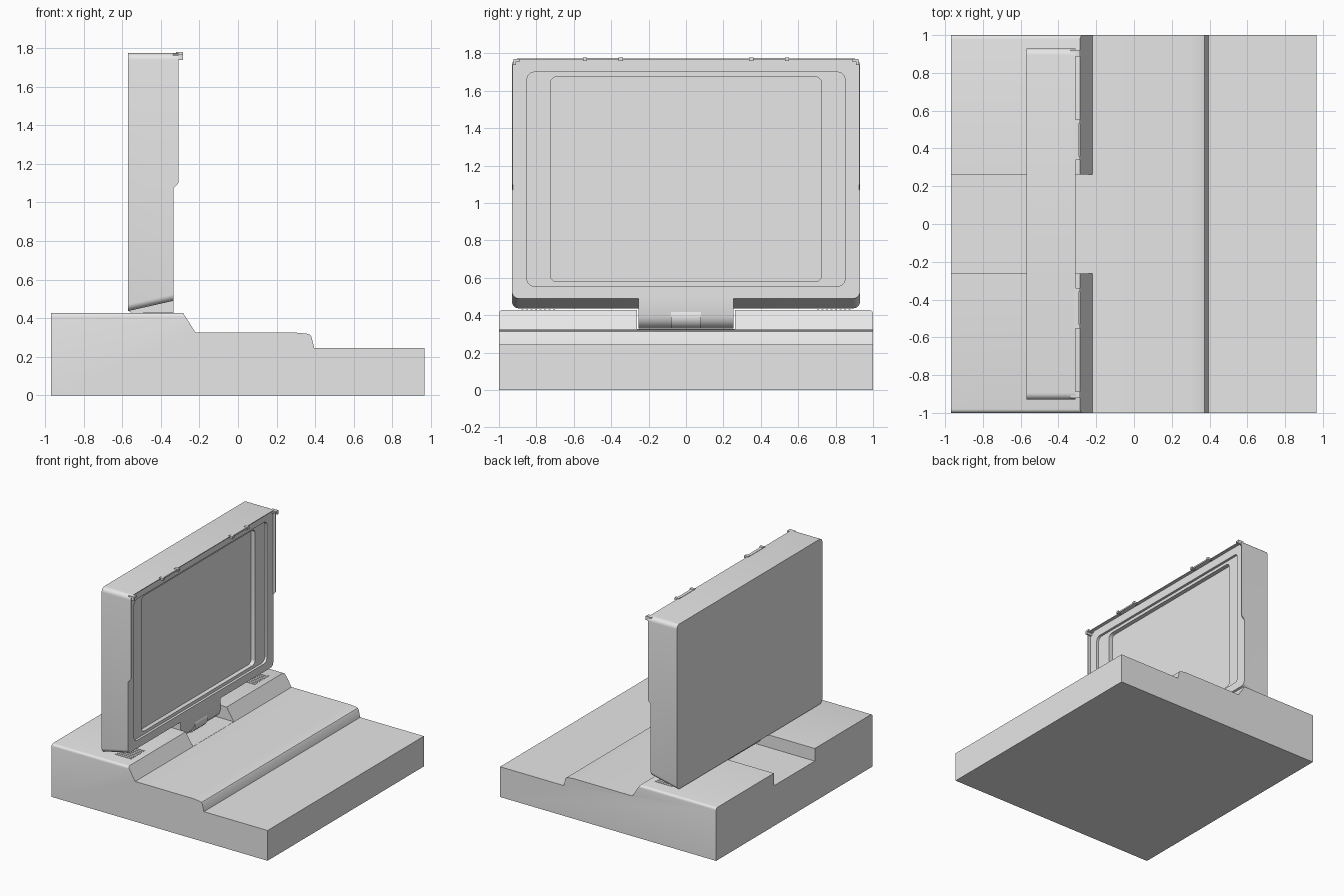
import bpy, bmesh, math

if "Cube" in bpy.data.objects:
    bpy.data.objects.remove(bpy.data.objects["Cube"])

grey = bpy.data.materials.new("light_grey")
grey.diffuse_color = (0.8, 0.8, 0.8, 1)
grey.use_nodes = True
grey.node_tree.nodes["Principled BSDF"].inputs["Base Color"].default_value = grey.diffuse_color


def finish(name, bm, angle=30):
    """Turn a bmesh into a named object with sharp edges kept."""
    bmesh.ops.recalc_face_normals(bm, faces=bm.faces)
    me = bpy.data.meshes.new(name)
    bm.to_mesh(me)
    bm.free()
    ob = bpy.data.objects.new(name, me)
    bpy.context.collection.objects.link(ob)
    me.materials.append(grey)
    bpy.ops.object.select_all(action='DESELECT')
    ob.select_set(True)
    bpy.context.view_layer.objects.active = ob
    bpy.ops.object.shade_smooth_by_angle(angle=math.radians(angle))
    return ob


def prism(bm, profile, y0, y1):
    """Extrude an x-z profile along y."""
    a = [bm.verts.new((x, y0, z)) for x, z in profile]
    b = [bm.verts.new((x, y1, z)) for x, z in profile]
    n = len(a)
    bm.faces.new(a)
    bm.faces.new(b[::-1])
    for i in range(n):
        j = (i + 1) % n
        bm.faces.new((a[i], b[i], b[j], a[j]))


def box(bm, x0, x1, y0, y1, z0, z1):
    prism(bm, [(x0, z0), (x1, z0), (x1, z1), (x0, z1)], y0, y1)


def rounded_rect(hy, z0, z1, r, seg=6):
    """Rounded rectangle in y-z, from the lower right corner round."""
    pts = []
    corners = [(hy - r, z0 + r, -90), (hy - r, z1 - r, 0),
               (r - hy, z1 - r, 90), (r - hy, z0 + r, 180)]
    for cy, cz, start in corners:
        for k in range(seg + 1):
            t = math.radians(start + 90 * k / seg)
            pts.append((cy + r * math.cos(t), cz + r * math.sin(t)))
    return pts


# Stepped base with rounded upper side edges
bm = bmesh.new()
prism(bm, [(-0.97, 0), (0.965, 0), (0.965, 0.245), (0.395, 0.245),
           (0.38, 0.305), (0.373, 0.314), (0.355, 0.32), (0.30, 0.325),
           (-0.22, 0.325), (-0.285, 0.428), (-0.97, 0.428)], -1, 1)
edges = [e for e in bm.edges
         if all(v.co.z > 0.42 for v in e.verts)
         and abs(e.verts[0].co.y - e.verts[1].co.y) < 0.01]
bmesh.ops.bevel(bm, geom=edges, offset=0.02, segments=4, profile=0.5,
                affect='EDGES')
base = finish("base", bm)

# Hinge channel through the rear step
bm = bmesh.new()
box(bm, -1.1, -0.215, -0.262, 0.262, 0.326, 0.6)
cutter = finish("hinge_channel_cutter", bm)
cutter.hide_render = True
cutter.hide_viewport = True
cut = base.modifiers.new("hinge_channel", 'BOOLEAN')
cut.operation = 'DIFFERENCE'
cut.solver = 'EXACT'
cut.object = cutter

# Lid with a slanted underside and a two-step recessed display
bm = bmesh.new()
rings = [(-0.57, 0.93, 0.437, 1.773, 0.035),
         (-0.335, 0.93, 0.49, 1.773, 0.035),
         (-0.335, 0.85, 0.555, 1.70, 0.04),
         (-0.355, 0.85, 0.555, 1.70, 0.04),
         (-0.355, 0.725, 0.58, 1.675, 0.035),
         (-0.39, 0.725, 0.58, 1.675, 0.035)]
loops = [[bm.verts.new((x, y, z)) for y, z in rounded_rect(hy, z0, z1, r)]
         for x, hy, z0, z1, r in rings]
for a, b in zip(loops, loops[1:]):
    n = len(a)
    for i in range(n):
        j = (i + 1) % n
        bm.faces.new((a[i], a[j], b[j], b[i]))
bm.faces.new(loops[0][::-1])
bm.faces.new(loops[-1])
finish("lid", bm)

# Thin raised lip round the upper half of the lid
bm = bmesh.new()
outer = [p for p in rounded_rect(0.93, 0.5, 1.773, 0.035) if p[1] > 1.5]
inner = [p for p in rounded_rect(0.924, 0.5, 1.767, 0.029) if p[1] > 1.5]
outer = [(0.93, 1.07)] + outer + [(-0.93, 1.07)]
inner = [(0.924, 1.07)] + inner + [(-0.924, 1.07)]
sections = []
for (oy, oz), (iy, iz) in zip(outer, inner):
    lift = 0.03 if oz < 1.2 else 0
    sections.append([bm.verts.new(c) for c in (
        (-0.336, oy, oz), (-0.309, oy, oz + lift),
        (-0.309, iy, iz + lift), (-0.336, iy, iz))])
for a, b in zip(sections, sections[1:]):
    for i in range(4):
        j = (i + 1) % 4
        bm.faces.new((a[i], a[j], b[j], b[i]))
bm.faces.new(sections[0])
bm.faces.new(sections[-1][::-1])
finish("lid_lip", bm)

# Hinge tab and central knuckle under the lid
bm = bmesh.new()
prism(bm, [(-0.335, 0.50), (-0.335, 0.395), (-0.345, 0.365), (-0.365, 0.342),
           (-0.395, 0.328), (-0.43, 0.328), (-0.465, 0.345), (-0.50, 0.38),
           (-0.568, 0.44), (-0.568, 0.46)], -0.255, 0.255)
finish("hinge_tab", bm)
bm = bmesh.new()
circle = [(-0.39 + 0.062 * math.cos(math.tau * k / 20),
           0.39 + 0.062 * math.sin(math.tau * k / 20)) for k in range(20)]
prism(bm, circle, -0.08, 0.08)
finish("hinge_knuckle", bm)

for side, s in (("left", 1), ("right", -1)):
    def sbox(bm, x0, x1, y0, y1, z0, z1):
        box(bm, x0, x1, min(s * y0, s * y1), max(s * y0, s * y1), z0, z1)

    # Latch bar with end knobs
    bm = bmesh.new()
    sbox(bm, -0.32, -0.295, 0.36, 0.53, 1.764, 1.776)
    for y in (0.338, 0.53):
        sbox(bm, -0.32, -0.285, y, y + 0.022, 1.76, 1.779)
    finish("latch_" + side, bm)

    # Corner catch
    bm = bmesh.new()
    sbox(bm, -0.336, -0.285, 0.888, 0.922, 1.757, 1.77)
    sbox(bm, -0.336, -0.285, 0.908, 0.922, 1.738, 1.757)
    finish("corner_catch_" + side, bm)

    # Speaker grille slats on the base, below the lid
    bm = bmesh.new()
    for k in range(8):
        y = 0.70 + 0.024 * k
        sbox(bm, -0.49, -0.34, y, y + 0.012, 0.426, 0.431)
    finish("speaker_grille_" + side, bm)
